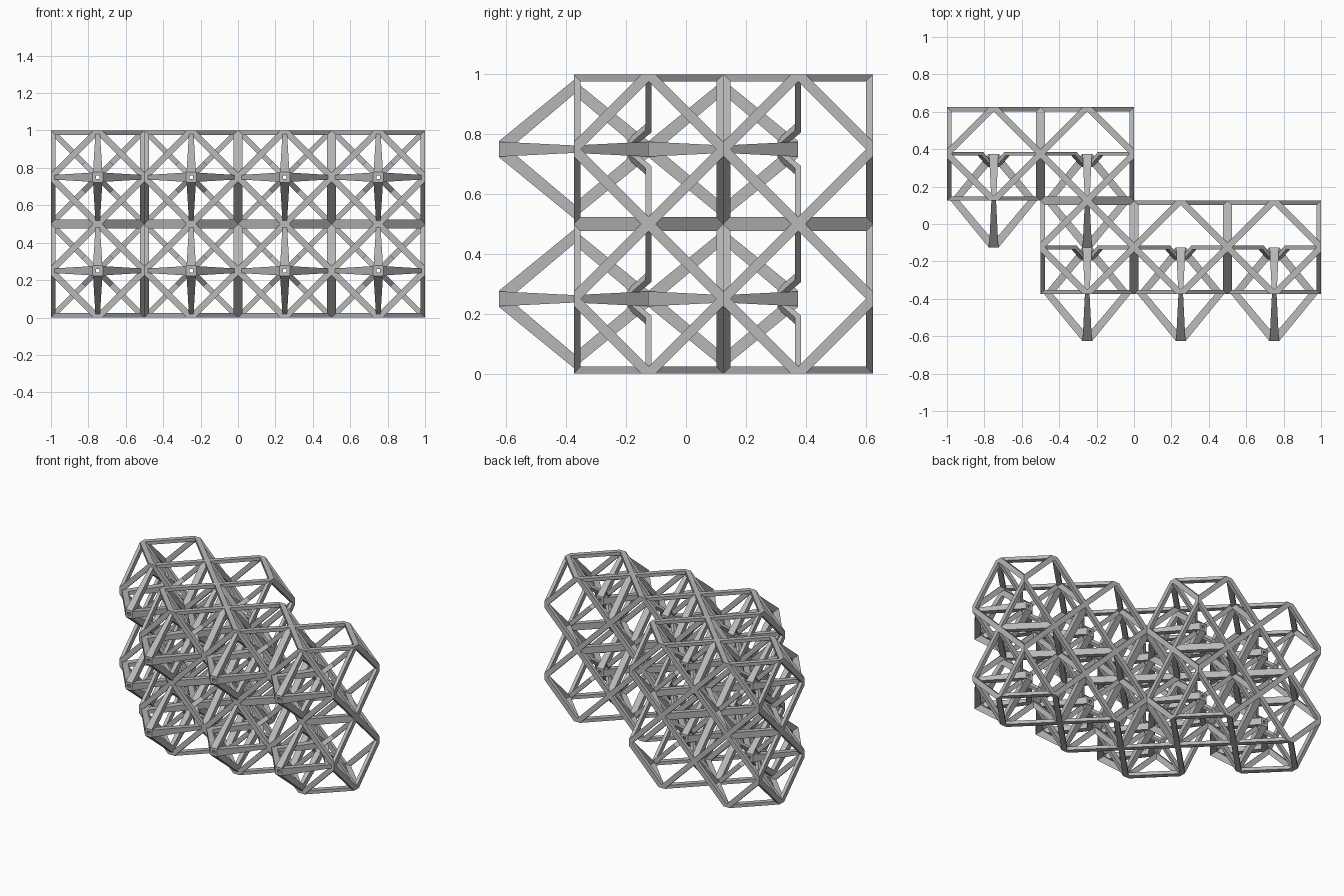
import bpy, bmesh
from math import radians
from mathutils import Matrix, Vector

if "Cube" in bpy.data.objects:
    bpy.data.objects.remove(bpy.data.objects["Cube"])

HALF = 0.25      # half a cell
NODE = 0.024     # half width of the flat at each strut joint
DEPTH = 0.023    # frame depth behind each cell face

grey = bpy.data.materials.new("light_grey")
grey.use_nodes = True
grey.diffuse_color = (0.48, 0.48, 0.48, 1)
grey.node_tree.nodes["Principled BSDF"].inputs["Base Color"].default_value = (0.48, 0.48, 0.48, 1)


def finish(bm, name):
    bmesh.ops.recalc_face_normals(bm, faces=bm.faces)
    mesh = bpy.data.meshes.new(name)
    bm.to_mesh(mesh)
    bm.free()
    mesh.materials.append(grey)
    return mesh


def place(mesh, name, location):
    obj = bpy.data.objects.new(name, mesh)
    obj.location = location
    bpy.context.collection.objects.link(obj)


def turn(angle, axis):
    return Matrix.Rotation(radians(angle), 4, axis)


def diamond_frame(bm, matrix):
    """Flat diamond ring on the top of a cell, corners trimmed to the cell."""
    ring = []
    for k in range(4):
        spin = turn(90 * k, 'Z')
        ring.append([bm.verts.new(matrix @ spin @ Vector(p)) for p in (
            (HALF, -NODE, HALF), (HALF, NODE, HALF), (HALF - NODE, 0, HALF))])
    faces = []
    for k in range(4):
        a, b, inner = ring[k]
        next_a, _, next_inner = ring[(k + 1) % 4]
        faces.append(bm.faces.new((a, b, inner)))
        faces.append(bm.faces.new((b, next_a, next_inner, inner)))
    result = bmesh.ops.extrude_face_region(bm, geom=faces, use_keep_orig=True)
    verts = [v for v in result["geom"] if isinstance(v, bmesh.types.BMVert)]
    inward = matrix.to_3x3() @ Vector((0, 0, -DEPTH))
    bmesh.ops.translate(bm, verts=verts, vec=inward)


def prism(bm, profile, matrix):
    """Solid from (radius, depth, half width) points, lying across the XY plane."""
    sides = [[bm.verts.new(matrix @ Vector((r, y, s * h))) for r, y, h in profile]
             for s in (-1, 1)]
    bm.faces.new(sides[0])
    bm.faces.new(sides[1][::-1])
    n = len(profile)
    for i in range(n):
        j = (i + 1) % n
        bm.faces.new((sides[0][i], sides[0][j], sides[1][j], sides[1][i]))


# Cell frame: six diamond rings
bm = bmesh.new()
for k in range(4):
    diamond_frame(bm, turn(90 * k, 'X'))
for angle in (90, -90):
    diamond_frame(bm, turn(angle, 'Y'))
cell_mesh = finish(bm, "cell_frame")

# Double pyramid: tapered arms, widest at the open tips
arm = [(0.01, -0.25, 0.025), (0.027, -0.25, 0.025), (0.231, 0, 0.0125),
       (0.183, 0, 0.0125), (0.01, -0.205, 0.0227)]
bm = bmesh.new()
for k in range(4):
    for flip in (1, -1):
        prism(bm, arm, turn(90 * k, 'Y') @ Matrix.Diagonal((1, flip, 1, 1)))
pyramid_mesh = finish(bm, "double_pyramid")

# Rear brace: four hooked struts from the inner tip to the cell corners
hook = [(0.335, 0.01), (0.095, 0.01), (0.03, -0.045),
        (0.03, -0.07), (0.105, -0.01), (0.335, -0.01)]
bm = bmesh.new()
for k in range(4):
    prism(bm, [(r, y, 0.015) for r, y in hook], turn(45 + 90 * k, 'Y'))
brace_mesh = finish(bm, "cell_brace")

# Two layers of five cells, in a stepped plan
plan = [(-0.75, 0.375), (-0.25, 0.375), (-0.25, -0.125), (0.25, -0.125), (0.75, -0.125)]
for layer, z in (("lower", 0.25), ("upper", 0.75)):
    for i, (x, y) in enumerate(plan, 1):
        place(cell_mesh, f"{layer}_cell_frame_{i}", (x, y, z))
        place(brace_mesh, f"{layer}_cell_brace_{i}", (x, y, z))
        place(pyramid_mesh, f"{layer}_double_pyramid_{i}", (x, y - HALF, z))
